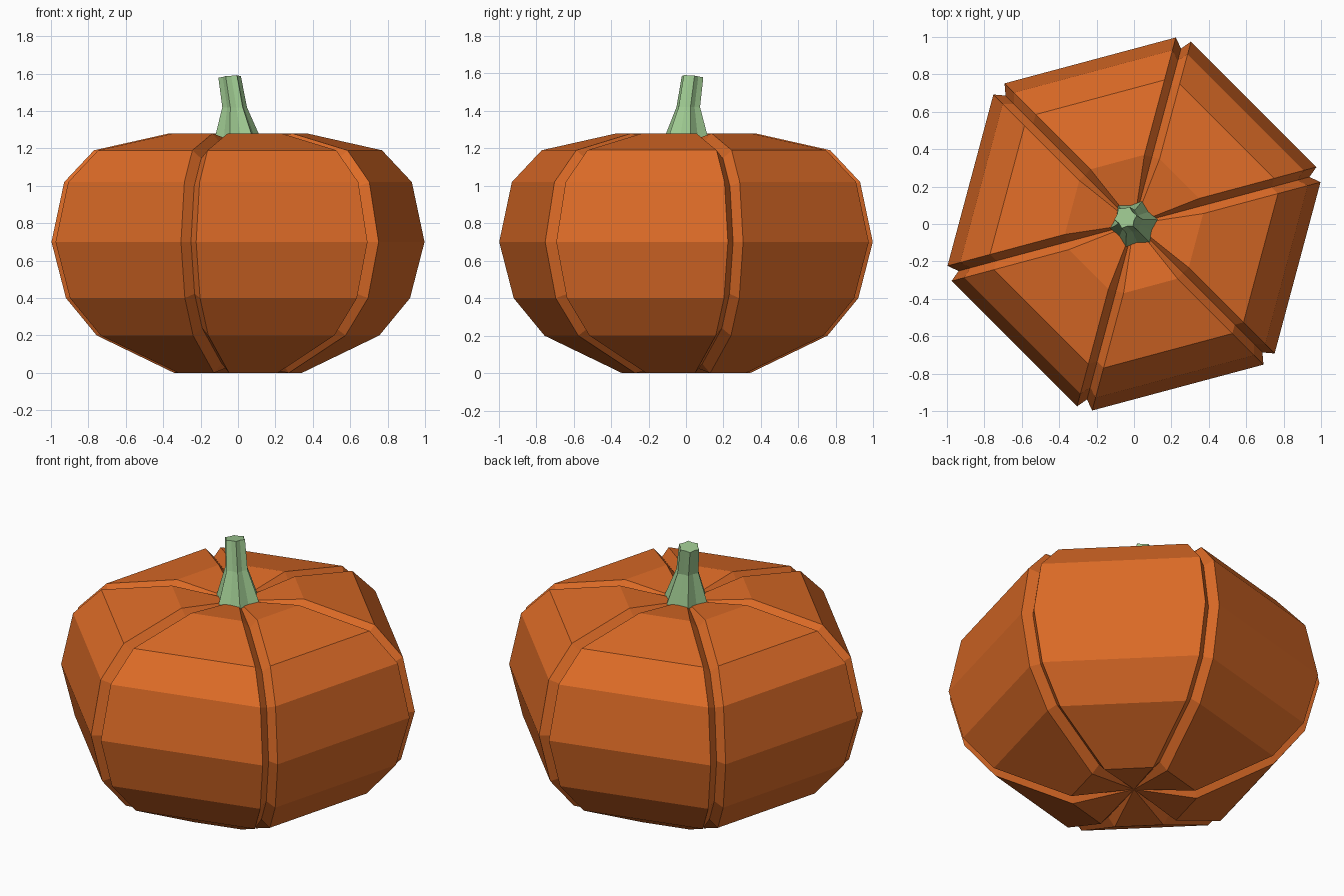
import bpy, bmesh, math
from mathutils import Vector

if "Cube" in bpy.data.objects:
    bpy.data.objects.remove(bpy.data.objects["Cube"])


def material(name, rgb):
    m = bpy.data.materials.new(name)
    m.diffuse_color = (*rgb, 1)
    m.use_nodes = True
    m.node_tree.nodes["Principled BSDF"].inputs["Base Color"].default_value = m.diffuse_color
    return m


def loft(name, rings, bottom, top, mat):
    """Skin closed rings of points and close both ends with a fan to a pole."""
    bm = bmesh.new()
    loops = [[bm.verts.new(p) for p in ring] for ring in rings]
    lo, hi = bm.verts.new(bottom), bm.verts.new(top)
    n = len(loops[0])
    for i in range(n):
        j = (i + 1) % n
        for a, b in zip(loops, loops[1:]):
            bm.faces.new((a[i], a[j], b[j], b[i]))
        bm.faces.new((lo, loops[0][j], loops[0][i]))
        bm.faces.new((hi, loops[-1][i], loops[-1][j]))
    bmesh.ops.recalc_face_normals(bm, faces=bm.faces)
    me = bpy.data.meshes.new(name)
    bm.to_mesh(me)
    bm.free()
    me.materials.append(mat)
    ob = bpy.data.objects.new(name, me)
    bpy.context.collection.objects.link(ob)
    return ob


orange = material("pumpkin orange", (0.72, 0.147, 0.02))
green = material("stem green", (0.34, 0.58, 0.28))

# Pumpkin body: six flat-sided segments separated by constant-width V grooves
profile = [(0.345, 0.0), (0.772, 0.2), (0.942, 0.4), (1.022, 0.7),
           (0.952, 1.02), (0.787, 1.19), (0.374, 1.28)]
POLE_LOW, POLE_HIGH = 0.05, 1.23
HALF, DEPTH = 0.042, 0.05
path = [Vector((0, POLE_LOW))] + [Vector(p) for p in profile] + [Vector((0, POLE_HIGH))]
rings = []
for k in range(1, len(path) - 1):
    t = (path[k + 1] - path[k]).normalized() + (path[k] - path[k - 1]).normalized()
    t.normalize()
    r, z = path[k]
    half = math.asin(HALF / r)
    groove_r = r * math.cos(half) - DEPTH * t.y
    groove_z = z + DEPTH * t.x
    ring = []
    for s in range(6):
        a = math.radians(15 + 60 * s)
        for rr, zz, aa in ((r, z, a - half), (groove_r, groove_z, a), (r, z, a + half)):
            ring.append((rr * math.cos(aa), rr * math.sin(aa), zz))
    rings.append(ring)
loft("pumpkin_body", rings, (0, 0, POLE_LOW), (0, 0, POLE_HIGH), orange)

# Stem: leaning, fluted, with a slightly tilted cut top
rings = []
for cx, cy, z, r, tilt in ((0, 0, 1.24, 0.13, 0), (-0.018, 0.012, 1.42, 0.067, 0),
                           (-0.045, 0.035, 1.583, 0.061, 0.1)):
    ring = []
    for i in range(12):
        a = math.radians(10 + 30 * i)
        rr = r if i % 2 == 0 else r * 0.78
        dx, dy = rr * math.cos(a), rr * math.sin(a)
        ring.append((cx + dx, cy + dy, z + tilt * (dx - dy)))
    rings.append(ring)
loft("stem", rings, (0, 0, 1.24), (-0.045, 0.035, 1.583), green)
